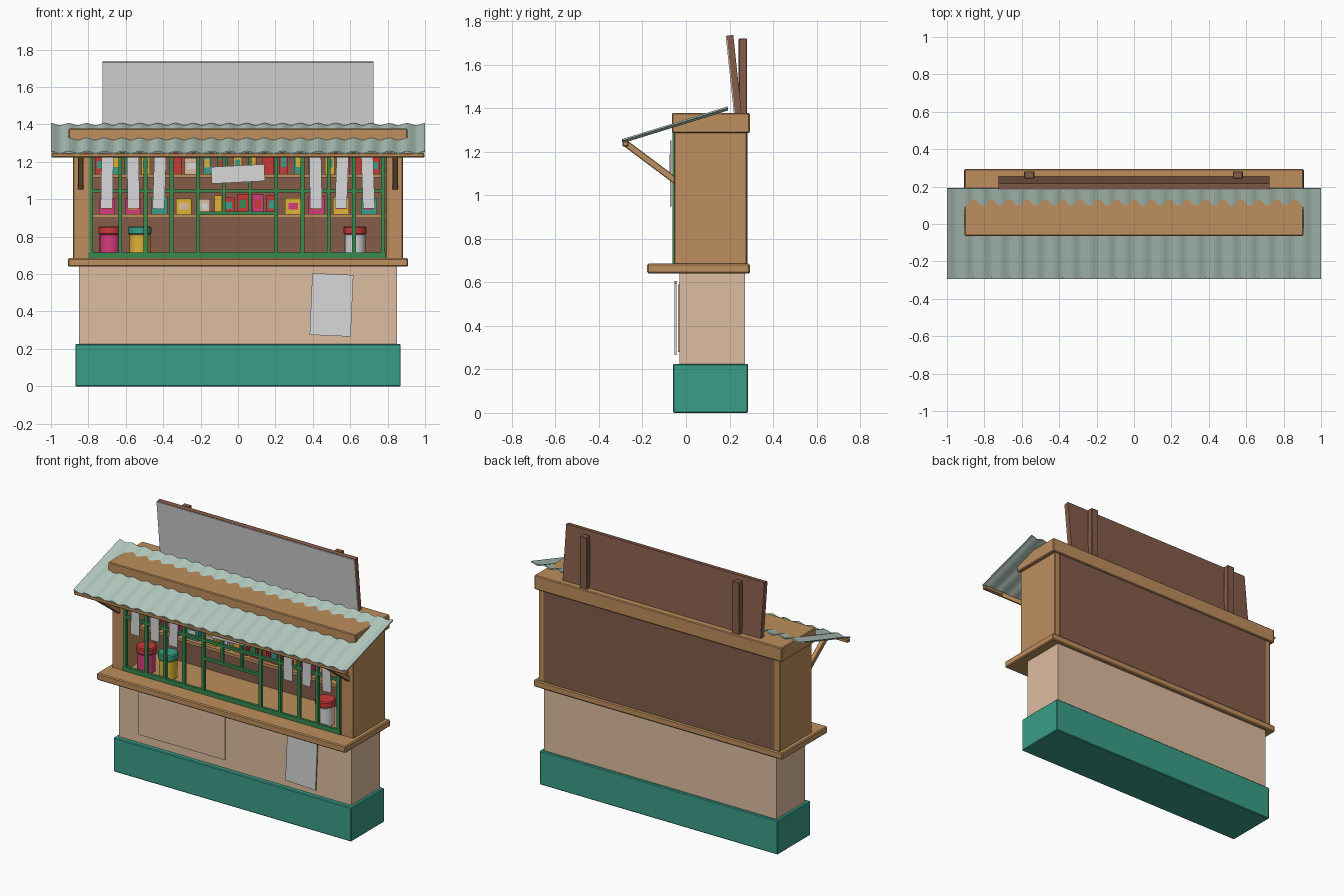
import bpy, bmesh, math, random
from mathutils import Matrix, Vector

default = bpy.data.objects.get("Cube")
if default:
    bpy.data.objects.remove(default)
random.seed(4)


def material(name, r, g, b):
    lin = [((c / 255 + 0.055) / 1.055) ** 2.4 for c in (r, g, b)] + [1]
    m = bpy.data.materials.new(name)
    m.use_nodes = True
    m.diffuse_color = lin
    m.node_tree.nodes["Principled BSDF"].inputs["Base Color"].default_value = lin
    return m


wood = material("wood", 190, 143, 93)
brown = material("dark wood", 133, 92, 73)
peach = material("peach plaster", 222, 190, 161)
teal = material("teal paint", 58, 157, 137)
tin = material("pale green tin", 180, 202, 192)
green = material("grille green", 56, 138, 78)
paper = material("paper grey", 216, 216, 216)
pink = material("pink", 214, 60, 125)
yellow = material("yellow", 224, 180, 55)
red = material("red", 200, 58, 55)


def finish(name, bm, mat, bevel=0.0):
    mesh = bpy.data.meshes.new(name)
    bmesh.ops.recalc_face_normals(bm, faces=bm.faces)
    bm.to_mesh(mesh)
    bm.free()
    mesh.materials.append(mat)
    ob = bpy.data.objects.new(name, mesh)
    bpy.context.collection.objects.link(ob)
    if bevel:
        mod = ob.modifiers.new("Bevel", "BEVEL")
        mod.width = bevel
        mod.segments = 1
    return ob


def box(name, x, y, z, mat, bevel=0.0):
    """Box from (min, max) pairs."""
    bm = bmesh.new()
    bmesh.ops.create_cube(bm, size=1)
    for v in bm.verts:
        v.co = [p[0] + (p[1] - p[0]) * (c + 0.5) for p, c in zip((x, y, z), v.co)]
    return finish(name, bm, mat, bevel)


def card(name, x, y, z, w, h, mat, tilt=0, depth=0.006):
    """Thin sheet centred at x, z and tilted in the front plane."""
    ob = box(name, (-w / 2, w / 2), (-depth / 2, depth / 2), (-h / 2, h / 2), mat)
    ob.location = (x, y, z)
    ob.rotation_euler.y = math.radians(tilt)
    return ob


def beam(name, a, b, w, mat):
    """Square bar between two points."""
    a, b = Vector(a), Vector(b)
    ob = box(name, (-w / 2, w / 2), (-w / 2, w / 2), (0, (b - a).length), mat, 0.003)
    ob.location = a
    ob.rotation_euler = (b - a).to_track_quat("Z", "Y").to_euler()
    return ob


def cylinder(name, x, y, z, r, h, mat):
    bm = bmesh.new()
    bmesh.ops.create_cone(bm, cap_ends=True, segments=16, radius1=r, radius2=r, depth=h,
                          matrix=Matrix.Translation((x, y, z + h / 2)))
    ob = finish(name, bm, mat, 0.006)
    for o in bpy.context.selected_objects:
        o.select_set(False)
    ob.select_set(True)
    bpy.context.view_layer.objects.active = ob
    bpy.ops.object.shade_smooth_by_angle()
    return ob


# Lower body
box("base", (-0.87, 0.87), (-0.06, 0.285), (0, 0.225), teal, 0.005)
box("lower_wall", (-0.85, 0.85), (-0.03, 0.27), (0.22, 0.645), peach)
box("wall_panel", (-0.70, -0.07), (-0.037, -0.03), (0.28, 0.59), peach)
card("wall_poster", 0.5, -0.048, 0.435, 0.22, 0.33, paper, 2.5, 0.009)
box("counter", (-0.91, 0.91), (-0.178, 0.293), (0.64, 0.685), wood, 0.006)

# Upper body
for side, label in ((-1, "right"), (1, "left")):
    box(label + "_side_wall", sorted((side * 0.79, side * 0.882)), (-0.055, 0.28),
        (0.68, 1.29), wood, 0.004)
    beam(label + "_awning_brace", (side * 0.84, -0.04, 1.06), (side * 0.84, -0.28, 1.24),
         0.03, wood)
box("back_panel", (-0.845, 0.845), (0.25, 0.283), (0.685, 1.29), brown)
box("roof_slab", (-0.905, 0.905), (-0.065, 0.293), (1.285, 1.378), wood, 0.005)
for z in (0.9, 1.115):
    box("shelf", (-0.79, 0.79), (0.1, 0.25), (z, z + 0.02), wood)

# Sign board on the roof
pitch = math.radians(6)
for name, y, z, mat in (("sign_board", (-0.015, 0.015), (0, 0.36), brown),
                        ("sign_face", (-0.02, -0.015), (0.002, 0.358), paper)):
    sign = box(name, (-0.724, 0.724), y, z, mat)
    sign.location = (0, 0.24, 1.376)
    sign.rotation_euler.x = pitch
for x in (-0.56, 0.555):
    box("sign_post", (x - 0.027, x + 0.027), (0.242, 0.281), (1.37, 1.72), brown, 0.004)

# Corrugated awning
bm = bmesh.new()
waves, steps = 21, 6
prev = None
for i in range(waves * steps + 1):
    x = -1 + 2 * i / (waves * steps)
    dz = 0.006 * math.cos(2 * math.pi * i / steps)
    pair = [bm.verts.new((x, -0.292, 1.248 + dz)), bm.verts.new((x, 0.192, 1.398 + dz))]
    if prev:
        bm.faces.new((prev[0], pair[0], pair[1], prev[1]))
    prev = pair
awning = finish("awning", bm, tin)
solid = awning.modifiers.new("Solidify", "SOLIDIFY")
solid.thickness = 0.007
solid.offset = 0
box("awning_front_rail", (-0.998, 0.998), (-0.292, -0.264), (1.223, 1.248), wood, 0.005)


# Grille
def bar(x, z):
    box("grille_bar", x, (-0.062, -0.044), z, green)


for x in (-0.785, -0.63, -0.495, -0.355, -0.215, 0.205, 0.345, 0.485, 0.62, 0.775):
    bar((x - 0.01, x + 0.01), (0.69, 1.285))
for x in (-0.075, 0.065):
    bar((x - 0.008, x + 0.008), (0.925, 1.285))
bar((-0.8, 0.79), (0.687, 0.716))
bar((-0.79, 0.785), (1.035, 1.053))
bar((-0.79, 0.785), (1.262, 1.284))
bar((-0.215, 0.205), (0.915, 0.933))

# Hanging notices
for x, tilt in ((-0.70, 1), (-0.56, -1), (-0.42, 2), (0.415, -1), (0.555, 2), (0.695, -2)):
    card("hanging_notice", x, -0.07, 1.1, 0.064, 0.3, paper, tilt)
card("centre_notice", 0, -0.072, 1.135, 0.285, 0.09, paper, -3)

# Jars on the counter
for x, body, lid in ((-0.685, pink, red), (-0.525, yellow, teal), (0.625, paper, red)):
    cylinder("jar", x, 0.02, 0.685, 0.056, 0.13, body)
    cylinder("jar_lid", x, 0.02, 0.812, 0.062, 0.042, lid)


# Goods on the shelves
def pack(x, z, w, h, mat, label):
    box("goods_pack", (x - w / 2, x + w / 2), (0.125, 0.19), (z, z + h), mat)
    card("goods_label", x, 0.123, z + h / 2, w * 0.6, h * 0.4, label)


lower = ((-0.7, pink, red), (-0.56, pink, yellow), (-0.42, teal, paper),
         (-0.29, yellow, peach), (-0.18, peach, paper), (-0.05, red, teal),
         (0.025, red, green), (0.105, pink, red), (0.18, red, teal), (0.295, yellow, pink),
         (0.42, pink, yellow), (0.55, yellow, pink), (0.7, teal, pink))
for x, mat, label in lower:
    wide = 0.085 if abs(x) > 0.2 else 0.06
    pack(x, 0.92, wide, random.uniform(0.08, 0.11), mat, label)
box("goods_tin", (-0.125, -0.085), (0.13, 0.18), (0.92, 1.02), yellow)

palette = [red, teal, green, yellow, pink, red]
for i in range(19):
    x = -0.74 + i * 0.082
    if i == 6:
        pack(x, 1.135, 0.075, 0.085, peach, paper)
    else:
        pack(x, 1.135, random.uniform(0.04, 0.065), random.uniform(0.09, 0.13),
             palette[i % len(palette)], palette[(i * 2 + 1) % len(palette)])
